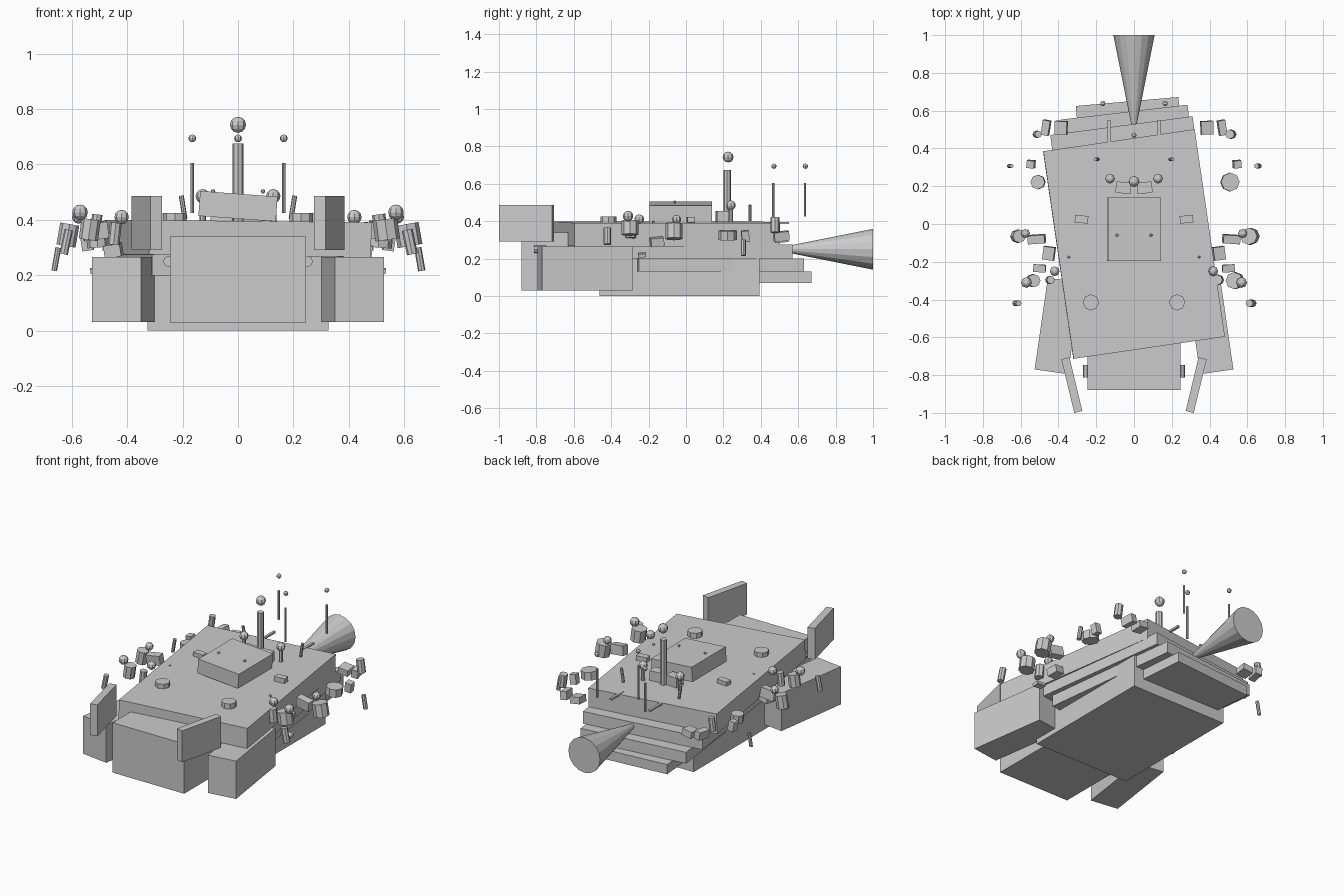
import bpy
from math import radians, pi

default_cube = bpy.data.objects.get("Cube")
if default_cube:
    bpy.data.objects.remove(default_cube, do_unlink=True)

# Single hull colour
hull_grey = bpy.data.materials.new("hull_grey")
hull_grey.use_nodes = True
colour = (0.6, 0.6, 0.6, 1)
hull_grey.diffuse_color = colour
hull_grey.node_tree.nodes["Principled BSDF"].inputs["Base Color"].default_value = colour


def finish(name):
    part = bpy.context.object
    part.name = name
    part.data.materials.append(hull_grey)
    return part


def box(name, centre, size, tilt=(0, 0, 0)):
    bpy.ops.mesh.primitive_cube_add(size=1, location=centre, rotation=[radians(a) for a in tilt])
    part = finish(name)
    part.scale = size
    return part


def cylinder(name, centre, radius, height, tilt=(0, 0, 0), sides=8):
    bpy.ops.mesh.primitive_cylinder_add(vertices=sides, radius=radius, depth=height, location=centre,
                                        rotation=[radians(a) for a in tilt])
    return finish(name)


def ball(name, centre, radius):
    bpy.ops.mesh.primitive_uv_sphere_add(segments=8, ring_count=6, radius=radius, location=centre)
    return finish(name)


def slab(name, y, width, length, bottom, top, turn, roll=0):
    box(name, (0, y, (bottom + top) / 2), (width, length, top - bottom), (0, roll, turn))


# Stacked hull, each deck turned a little more than the one below
slab("keel_block", -0.035, 0.655, 0.855, 0, 0.2, 0)
slab("lower_deck", 0.23, 0.545, 0.84, 0.07, 0.13, 5)
slab("second_deck", 0.15, 0.675, 0.89, 0.13, 0.2, 6.7)
slab("third_deck", 0.015, 0.76, 1.02, 0.2, 0.275, 7.5)
slab("top_deck", -0.106, 0.81, 1.11, 0.27, 0.395, 8.3, 0.6)

# Nose and raised cabin
box("nose_block", (0, -0.665, 0.185), (0.492, 0.43, 0.31))
box("cabin", (0, -0.028, 0.449), (0.28, 0.335, 0.09), (0, 4.2, 0))

# Exhaust cone opening to the rear
bpy.ops.mesh.primitive_cone_add(vertices=16, radius1=0.015, radius2=0.109, depth=0.47,
                                location=(0, 0.765, 0.25), rotation=(-pi / 2, 0, 0))
finish("exhaust_cone")

# Central mast and rear aerial
cylinder("mast", (0, 0.22, 0.53), 0.02, 0.29)
ball("mast_ball", (0, 0.225, 0.743), 0.029)
cylinder("centre_aerial", (0, 0.467, 0.5), 0.006, 0.21)
ball("centre_aerial_tip", (0, 0.47, 0.694), 0.014)

for side, label in ((1, "left"), (-1, "right")):
    def at(x, y, z):
        return (side * x, y, z)

    # Front pods and upright vanes
    box(label + "_pod", at(0.403, -0.54, 0.148), (0.178, 0.49, 0.235), (0, 0, 8.2 * side))
    box(label + "_vane", at(0.329, -0.853, 0.388), (0.044, 0.292, 0.195), (0, 0, -13.5 * side))
    cylinder(label + "_nose_pin", at(0.25, -0.78, 0.25), 0.02, 0.065, (90, 0, 0))

    # Fittings on the top deck
    cylinder(label + "_hatch", at(0.228, -0.415, 0.405), 0.043, 0.04)
    box(label + "_deck_box", at(0.278, 0.025, 0.408), (0.07, 0.04, 0.03), (0, 0, 5 * side))
    box(label + "_mast_foot", at(0.056, 0.192, 0.425), (0.08, 0.06, 0.06), (0, 0, 6 * side))
    ball(label + "_deck_ball", at(0.127, 0.24, 0.485), 0.026)
    cylinder(label + "_ball_post", at(0.127, 0.24, 0.43), 0.012, 0.08)
    ball(label + "_cabin_stud", at(0.09, -0.06, 0.503), 0.008)
    ball(label + "_deck_stud", at(0.345, -0.175, 0.397), 0.007)
    cylinder(label + "_leaning_rod", at(0.198, 0.342, 0.445), 0.009, 0.085, (0, 9 * side, 0))
    box(label + "_deck_rail", at(0.133, 0.49, 0.39), (0.015, 0.12, 0.012))
    cylinder(label + "_aerial", at(0.165, 0.636, 0.515), 0.006, 0.18)
    ball(label + "_aerial_tip", at(0.165, 0.638, 0.694), 0.014)

    # Loose boxes hovering beside the hull
    for x, y, z, wide, deep, tall, turn in (
            (0.386, 0.51, 0.31, 0.065, 0.07, 0.04, 3),
            (0.466, 0.51, 0.32, 0.04, 0.08, 0.05, 10),
            (0.545, 0.317, 0.32, 0.04, 0.04, 0.06, 5),
            (0.515, -0.08, 0.36, 0.09, 0.045, 0.06, -4),
            (0.45, -0.155, 0.29, 0.06, 0.07, 0.045, 8),
            (0.5, -0.235, 0.22, 0.065, 0.04, 0.018, 3)):
        box(label + "_side_box", at(x, y, z), (wide, deep, tall), (5, 8 * side, turn * side))

    # Leaning canisters, slightly fatter on the left
    fat = 1.1 if side > 0 else 0.85
    for x, y, z, radius, height, lean in (
            (0.508, 0.222, 0.325, 0.045, 0.05, 5),
            (0.614, -0.065, 0.345, 0.041, 0.08, -10),
            (0.535, -0.3, 0.365, 0.041, 0.075, -8),
            (0.445, -0.296, 0.35, 0.025, 0.08, -6),
            (0.513, 0.475, 0.38, 0.022, 0.08, -8),
            (0.62, -0.42, 0.32, 0.018, 0.09, -12),
            (0.656, 0.307, 0.258, 0.012, 0.085, -10)):
        cylinder(label + "_canister", at(x, y, z), radius * fat, height, (0, lean * side, 0))

    # Beacon balls
    ball(label + "_upper_beacon", at(0.57, -0.31, 0.427), 0.028)
    ball(label + "_inner_beacon", at(0.42, -0.25, 0.41), 0.026)
    ball(label + "_outer_beacon", at(0.575, -0.05, 0.41), 0.024)
